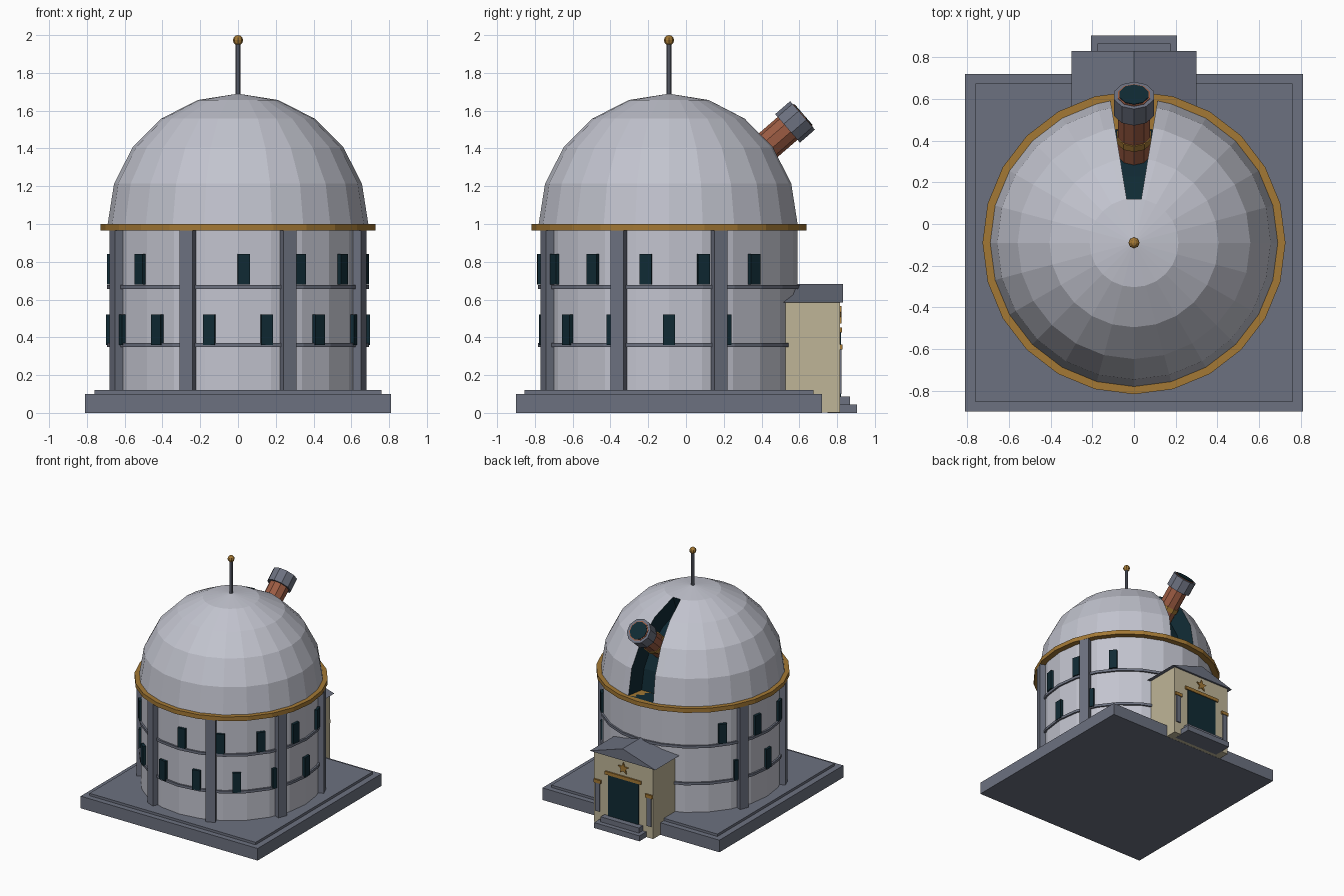
import bpy, bmesh
from math import sin, cos, radians, pi
from mathutils import Matrix, Vector

cube = bpy.data.objects.get("Cube")
if cube:
    bpy.data.objects.remove(cube, do_unlink=True)


def material(name, rgb):
    m = bpy.data.materials.new(name)
    m.use_nodes = True
    m.diffuse_color = (*rgb, 1)
    m.node_tree.nodes["Principled BSDF"].inputs["Base Color"].default_value = (*rgb, 1)
    return m


PALE = material("pale stone", (0.54, 0.55, 0.62))
SLATE = material("slate grey", (0.15, 0.165, 0.215))
GOLD = material("old gold", (0.37, 0.19, 0.035))
COPPER = material("copper brown", (0.33, 0.105, 0.055))
CREAM = material("cream stone", (0.52, 0.46, 0.31))
DARK = material("dark glass", (0.005, 0.023, 0.034))

CY = -0.09                       # tower axis
AXIS = Matrix.Translation((0, CY, 0))


def finish(name, bm, mat):
    bmesh.ops.recalc_face_normals(bm, faces=bm.faces)
    mesh = bpy.data.meshes.new(name)
    bm.to_mesh(mesh)
    bm.free()
    mesh.materials.append(mat)
    obj = bpy.data.objects.new(name, mesh)
    bpy.context.collection.objects.link(obj)
    return obj


def box(name, mat, x, y, z, frame=Matrix()):
    """Box from (min, max) pairs, placed by a frame."""
    bm = bmesh.new()
    size = Matrix.Diagonal((x[1] - x[0], y[1] - y[0], z[1] - z[0], 1))
    mid = Matrix.Translation((sum(x) / 2, sum(y) / 2, sum(z) / 2))
    bmesh.ops.create_cube(bm, size=1, matrix=frame @ mid @ size)
    return finish(name, bm, mat)


def drum(name, mat, r, z0, z1, sides, frame=AXIS):
    bm = bmesh.new()
    bmesh.ops.create_cone(bm, cap_ends=True, segments=sides, radius1=r, radius2=r,
                          depth=z1 - z0, matrix=frame @ Matrix.Translation((0, 0, (z0 + z1) / 2)))
    return finish(name, bm, mat)


def prism(name, mat, outline, y0, y1):
    """Extrude an x-z outline along y."""
    bm = bmesh.new()
    face = bm.faces.new([bm.verts.new((x, y0, z)) for x, z in outline])
    out = bmesh.ops.extrude_face_region(bm, geom=[face])
    moved = [g for g in out["geom"] if isinstance(g, bmesh.types.BMVert)]
    bmesh.ops.translate(bm, verts=moved, vec=(0, y1 - y0, 0))
    return finish(name, bm, mat)


def turned(azimuth):
    return AXIS @ Matrix.Rotation(radians(azimuth), 4, 'Z')


def at_back(azimuth, margin):
    return abs((azimuth - 90 + 180) % 360 - 180) < margin


# Plinth
box("plinth", SLATE, (-0.81, 0.81), (CY - 0.81, CY + 0.81), (0, 0.10))
box("plinth_top", SLATE, (-0.76, 0.76), (CY - 0.765, CY + 0.765), (0.09, 0.12))

# Tower drum, string courses and cornice
drum("tower_wall", PALE, 0.68, 0.11, 0.98, 24)
for label, z in (("lower", 0.35), ("upper", 0.655)):
    drum(label + "_band", SLATE, 0.694, z, z + 0.021, 24)
drum("cornice", GOLD, 0.727, 0.965, 1.0, 24)

# Pilasters, left out behind the porch
for i in range(8):
    az = 22.5 + 45 * i
    if not at_back(az, 40):
        box("pilaster", SLATE, (0.66, 0.72), (-0.038, 0.038), (0.11, 0.97), turned(az))

# Two staggered rows of windows, left out behind the porch
STEP = 360 / 14
for label, shift, z in (("lower", 0, 0.36), ("upper", 0.6, 0.68)):
    for i in range(14):
        az = (i + shift) * STEP
        if not at_back(az, 45):
            box(label + "_window", DARK, (0.655, 0.698), (-0.032, 0.032),
                (z, z + 0.162), turned(az))

# Dome with an open slit at the back
R, SLIT = 0.69, 9.4


def on_sphere(r, az, el):
    a, e = radians(az), radians(el)
    return Vector((r * cos(e) * cos(a), CY + r * cos(e) * sin(a), 1.0 + r * sin(e)))


angles = [a for a in range(0, 360, 15) if a != 90] + [90 - SLIT, 90 + SLIT]
angles.sort()
levels = [0, 18, 36, 54, 72]
bm = bmesh.new()
rings = [[bm.verts.new(on_sphere(R, a, e)) for a in angles] for e in levels]
top = bm.verts.new(on_sphere(R, 0, 90))
for j, a in enumerate(angles):
    k = (j + 1) % len(angles)
    for low, high in zip(rings, rings[1:]):
        if a != 90 - SLIT:
            bm.faces.new((low[j], low[k], high[k], high[j]))
    bm.faces.new((rings[-1][j], rings[-1][k], top))
finish("dome", bm, PALE)

# Dark recess lining the slit: side, floor, side
bm = bmesh.new()
rows = []
for e in levels:
    section = ((R, -SLIT), (0.55, -SLIT), (0.55, SLIT), (R, SLIT))
    rows.append([bm.verts.new(on_sphere(r, 90 + da, e)) for r, da in section])
for low, high in zip(rows, rows[1:]):
    for k in range(3):
        bm.faces.new((low[k], low[k + 1], high[k + 1], high[k]))
for row in (rows[0], rows[-1]):
    bm.faces.new(row)
finish("dome_slit", bm, DARK)

# Finial
drum("finial_pole", SLATE, 0.013, 1.67, 1.96, 8)
bm = bmesh.new()
bmesh.ops.create_uvsphere(bm, u_segments=8, v_segments=6, radius=0.027,
                          matrix=Matrix.Translation((0, CY, 1.973)))
finish("finial_ball", bm, GOLD)

# Telescope, local z runs out along the barrel and is 0 at its mouth
scope = Matrix.Translation((0, 0.617, 1.575)) @ Matrix.Rotation(radians(-49), 4, 'X')
drum("telescope_barrel", COPPER, 0.08, -0.40, 0.003, 10, scope)
drum("telescope_hood", SLATE, 0.10, -0.105, 0, 10, scope)
drum("telescope_collar", GOLD, 0.086, -0.285, -0.25, 10, scope)
drum("telescope_lens", DARK, 0.072, -0.02, 0.007, 10, scope)

# Porch body, gable roof and steps
FRONT = 0.815
box("porch_wall", CREAM, (-0.27, 0.27), (0.45, FRONT), (0.001, 0.59))
prism("porch_roof", SLATE, [(-0.30, 0.585), (0.30, 0.585), (0, 0.682)], 0.40, 0.83)
box("lower_step", SLATE, (-0.207, 0.207), (0.75, 0.905), (0, 0.045))
box("upper_step", SLATE, (-0.175, 0.175), (0.75, 0.867), (0.04, 0.087))

# Porch door, lintel, half columns and star
box("door", DARK, (-0.14, 0.14), (0.80, FRONT + 0.006), (0.085, 0.425))
box("lintel", GOLD, (-0.165, 0.165), (0.80, FRONT + 0.012), (0.425, 0.452))
for side in (-1, 1):
    x = side * 0.235
    box("porch_column", SLATE, (x - 0.02, x + 0.02), (0.80, FRONT + 0.009), (0.10, 0.34))
    box("column_cap", GOLD, (x - 0.032, x + 0.032), (0.80, FRONT + 0.014), (0.335, 0.362))
star = []
for i in range(10):
    r = 0.022 if i % 2 else 0.05
    star.append((r * sin(i * pi / 5), 0.515 + r * cos(i * pi / 5)))
prism("star_ornament", GOLD, star, 0.80, FRONT + 0.009)
